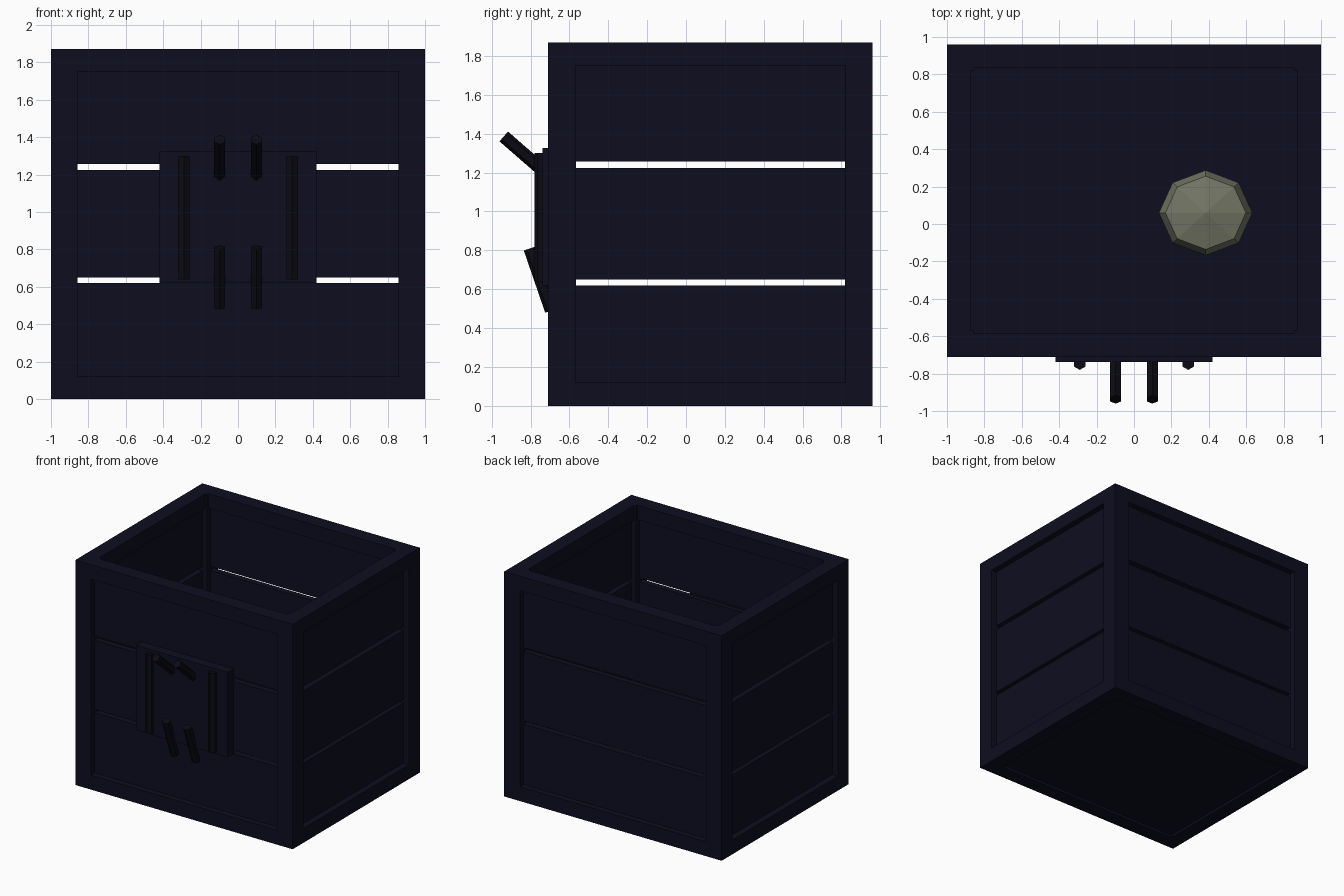
import bpy, bmesh, math
from mathutils import Vector, Matrix

if "Cube" in bpy.data.objects:
    bpy.data.objects.remove(bpy.data.objects["Cube"])


def material(name, rgb):
    m = bpy.data.materials.new(name)
    m.diffuse_color = (*rgb, 1)
    m.use_nodes = True
    m.node_tree.nodes["Principled BSDF"].inputs["Base Color"].default_value = m.diffuse_color
    return m


WOOD = material("dark navy wood", (0.0042, 0.0042, 0.0145))
ROD = material("near black rod", (0.0033, 0.0030, 0.0065))
STONE = material("grey olive stone", (0.170, 0.178, 0.128))


def finish(name, bm, mat):
    bmesh.ops.recalc_face_normals(bm, faces=bm.faces)
    me = bpy.data.meshes.new(name)
    bm.to_mesh(me)
    bm.free()
    me.materials.append(mat)
    ob = bpy.data.objects.new(name, me)
    bpy.context.collection.objects.link(ob)
    return ob


def box(name, x0, x1, y0, y1, z0, z1, mat=WOOD):
    bm = bmesh.new()
    bmesh.ops.create_cube(bm, size=1)
    bmesh.ops.scale(bm, vec=(x1 - x0, y1 - y0, z1 - z0), verts=bm.verts)
    bmesh.ops.translate(bm, vec=((x0 + x1) / 2, (y0 + y1) / 2, (z0 + z1) / 2), verts=bm.verts)
    return finish(name, bm, mat)


def hex_rod(name, x, a, b, r=0.0335):
    """Six-sided rod between two (y, z) points, flats facing sideways."""
    a, b = Vector((x, *a)), Vector((x, *b))
    d = (b - a).normalized()
    side = Vector((1, 0, 0))
    up = d.cross(side)
    bm = bmesh.new()
    rings = []
    for p in (a, b):
        rings.append([bm.verts.new(p + r * (math.sin(t) * side + math.cos(t) * up))
                      for t in (i * math.pi / 3 for i in range(6))])
    for i in range(6):
        j = (i + 1) % 6
        bm.faces.new((rings[0][i], rings[0][j], rings[1][j], rings[1][i]))
    bm.faces.new(rings[0])
    bm.faces.new(rings[1])
    return finish(name, bm, ROD)


# Crate extents, post width, rail height and rail depth
X, YF, YB, H = 1.0, -0.71, 0.96, 1.87
POST, RAIL, DEPTH = 0.143, 0.12, 0.125
PLANKS = [(0.10, 0.62), (0.649, 1.223), (1.257, 1.77)]
IN, OUT = 0.05, 0.10          # plank recess and inner face, from the outside

# Corner posts
for sx in (-1, 1):
    for y0, y1, n in ((YF, YF + POST, "front"), (YB - POST, YB, "back")):
        xs = sorted((sx * X, sx * (X - POST)))
        box(f"{n}_corner_post", *xs, y0, y1, 0, H)

# Bottom and top rails
for z0, z1, n in ((0, RAIL, "bottom"), (H - RAIL, H, "top")):
    for y0, y1 in ((YF, YF + DEPTH), (YB - DEPTH, YB)):
        box(f"{n}_long_rail", -X + POST, X - POST, y0, y1, z0, z1)
    for sx in (-1, 1):
        xs = sorted((sx * X, sx * (X - DEPTH)))
        box(f"{n}_side_rail", *xs, YF + POST, YB - POST, z0, z1)

# Three planks per wall with open gaps between them
for z0, z1 in PLANKS:
    for y0, y1, n in ((YF + IN, YF + OUT, "front"), (YB - OUT, YB - IN, "back")):
        box(f"{n}_plank", -X + POST - 0.02, X - POST + 0.02, y0, y1, z0, z1)
    for sx in (-1, 1):
        xs = sorted((sx * (X - IN), sx * (X - OUT)))
        box("side_plank", *xs, YF + POST - 0.02, YB - POST + 0.02, z0, z1)

# Floor
box("floor", -X + 0.1, X - 0.1, YF + 0.1, YB - 0.1, 0.02, 0.10)

# Front mounting plate
box("front_plate", -0.42, 0.42, -0.738, YF + IN + 0.01, 0.62, 1.327)

# Mirrored rods on the plate
for sx in (-1, 1):
    hex_rod("upright_bar", sx * 0.29, (-0.745, 0.64), (-0.745, 1.30), 0.035)
    hex_rod("upper_peg", sx * 0.098, (-0.938, 1.386), (-0.715, 1.192))
    hex_rod("lower_peg", sx * 0.098, (-0.803, 0.81), (-0.693, 0.49))

# Faceted eight-sided stone lying on the floor
R = 0.25
bm = bmesh.new()
rings = []
for rad, z in ((0.86, 0.10), (1.0, 0.20), (1.0, 0.36), (0.86, 0.45)):
    rings.append([bm.verts.new((R * rad * math.cos(i * math.pi / 4),
                                0.91 * R * rad * math.sin(i * math.pi / 4), z))
                  for i in range(8)])
top = bm.verts.new((0, 0, 0.50))
for lo, hi in zip(rings, rings[1:]):
    for i in range(8):
        j = (i + 1) % 8
        bm.faces.new((lo[i], lo[j], hi[j], hi[i]))
for i in range(8):
    bm.faces.new((rings[-1][i], rings[-1][(i + 1) % 8], top))
bm.faces.new(rings[0])
stone = finish("stone", bm, STONE)
stone.location = (0.383, 0.06, 0)
